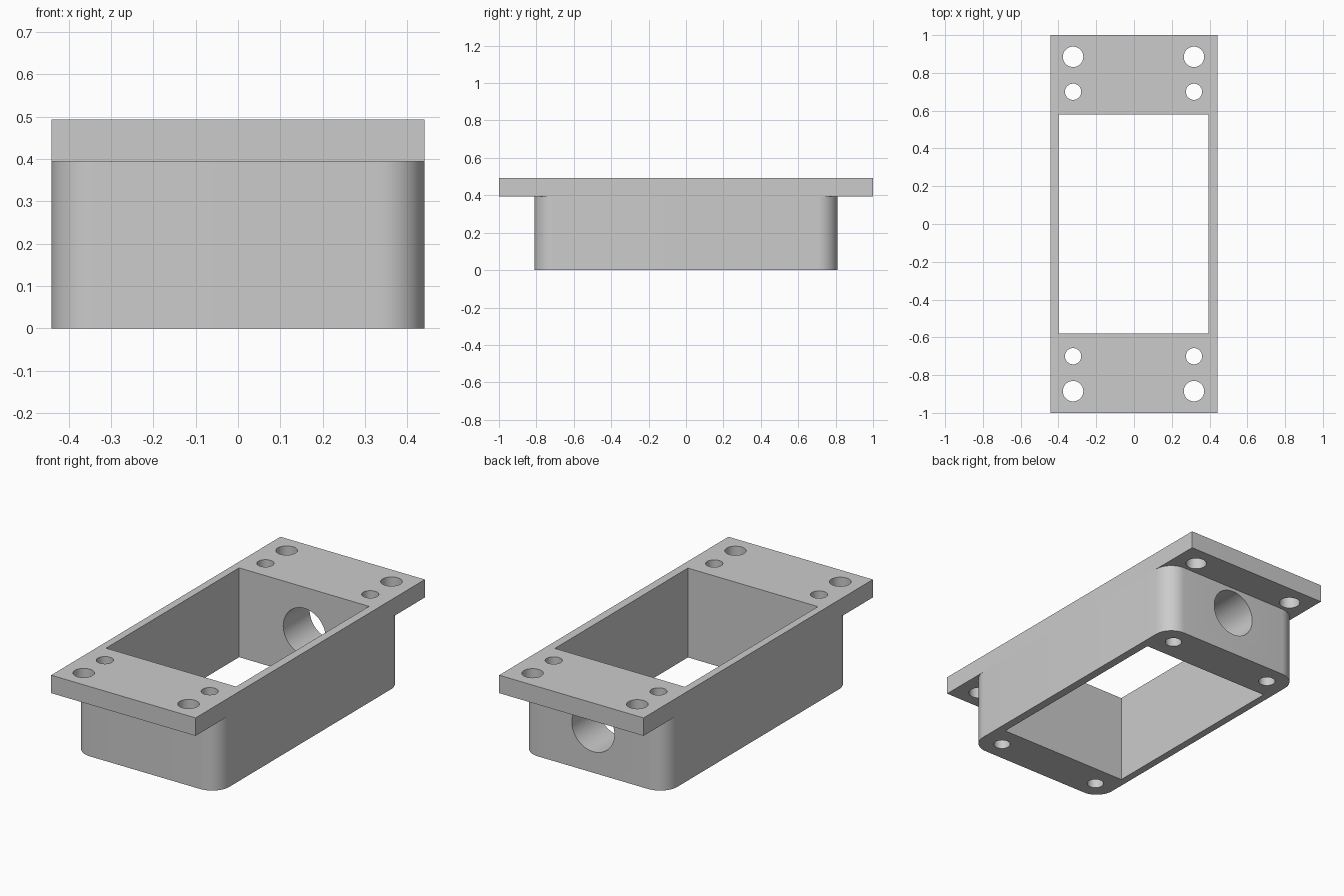
import bpy
import bmesh
from math import radians
from mathutils import Matrix

if "Cube" in bpy.data.objects:
    bpy.data.objects.remove(bpy.data.objects["Cube"], do_unlink=True)

HALF_W = 0.441      # half width of plate and housing
PLATE_Z = 0.394     # underside of the plate
TOP_Z = 0.493
SHIFT = -0.0025     # small sideways offset of opening and bolt holes

grey = bpy.data.materials.new("Plain grey")
grey.use_nodes = True
colour = (0.6, 0.6, 0.6, 1)
grey.diffuse_color = colour
grey.node_tree.nodes["Principled BSDF"].inputs["Base Color"].default_value = colour


def finish(name, bm):
    mesh = bpy.data.meshes.new(name)
    bm.to_mesh(mesh)
    bm.free()
    mesh.materials.append(grey)
    obj = bpy.data.objects.new(name, mesh)
    bpy.context.collection.objects.link(obj)
    return obj


def box(name, half_x, half_y, z0, z1, x=0, corner=0):
    """Box between two heights, with optional rounded upright corners."""
    bm = bmesh.new()
    size = Matrix.Diagonal((2 * half_x, 2 * half_y, z1 - z0, 1))
    bmesh.ops.create_cube(bm, size=1, matrix=Matrix.Translation((x, 0, (z0 + z1) / 2)) @ size)
    if corner:
        upright = [e for e in bm.edges
                   if abs(e.verts[0].co.z - e.verts[1].co.z) > 0.01]
        bmesh.ops.bevel(bm, geom=upright, offset=corner, segments=12,
                        profile=0.5, affect='EDGES')
    return finish(name, bm)


def cylinder(name, radius, depth, centre, tilt=0):
    bm = bmesh.new()
    place = Matrix.Translation(centre) @ Matrix.Rotation(radians(tilt), 4, 'X')
    bmesh.ops.create_cone(bm, cap_ends=True, segments=48, radius1=radius,
                          radius2=radius, depth=depth, matrix=place)
    return finish(name, bm)


def combine(target, other, operation):
    """Apply a boolean and remove the helper object."""
    mod = target.modifiers.new(operation.title(), 'BOOLEAN')
    mod.operation = operation
    mod.solver = 'EXACT'
    mod.object = other
    bpy.context.view_layer.objects.active = target
    bpy.ops.object.modifier_apply(modifier=mod.name)
    bpy.data.objects.remove(other, do_unlink=True)


# Round-cornered housing joined to the wider mounting plate
housing = box("mounting_housing", HALF_W, 0.81, 0, PLATE_Z, corner=0.105)
combine(housing, box("plate", HALF_W, 1, PLATE_Z, TOP_Z), 'UNION')

# Rectangular opening right through
combine(housing, box("opening_cutter", 0.397, 0.58, -0.2, 0.8, x=SHIFT), 'DIFFERENCE')

# Outer plate holes and inner bolt holes, at all four corners
for side in (-1, 1):
    for end in (-1, 1):
        for y, radius in ((0.885, 0.054), (0.7, 0.043)):
            cutter = cylinder("hole_cutter", radius, 2,
                              (side * 0.32 + SHIFT, end * y, 0.2))
            combine(housing, cutter, 'DIFFERENCE')

# Cable hole through the back wall only
combine(housing, cylinder("cable_cutter", 0.13, 0.5, (0, 0.7, 0.246), tilt=90), 'DIFFERENCE')

bpy.ops.object.select_all(action='DESELECT')
housing.select_set(True)
bpy.context.view_layer.objects.active = housing
bpy.ops.object.shade_smooth_by_angle(angle=radians(30))
